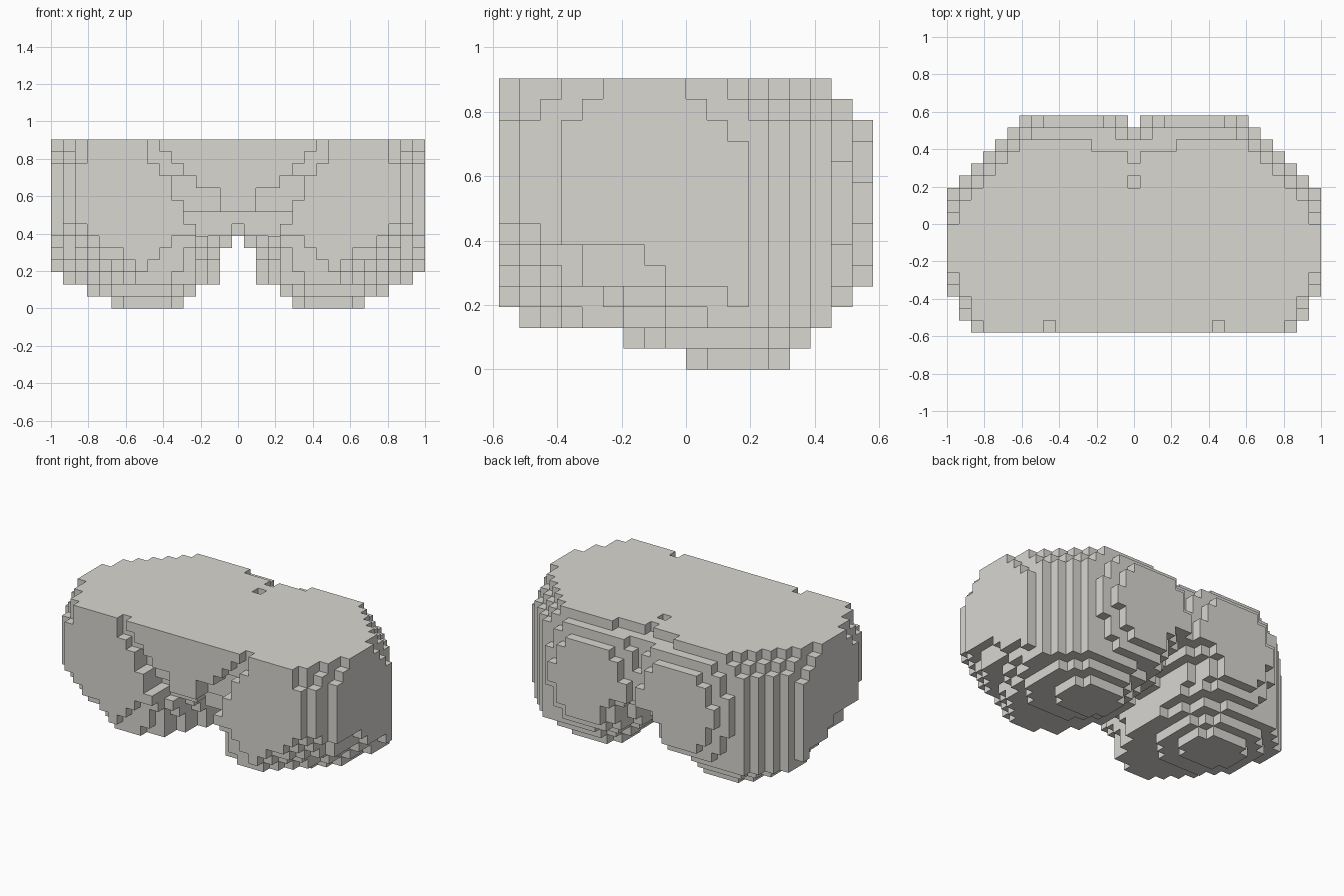
import bpy
import bmesh
from mathutils import Vector

cube = bpy.data.objects.get("Cube")
if cube:
    bpy.data.objects.remove(cube, do_unlink=True)

CELL = 2 / 31
DEPTH, HEIGHT = 18, 14

# Half width of the rounded plan, counted in cells from front to back
PLAN = [13, 14, 14] + [15] * 9 + [14, 13, 12, 11, 10, 9]

# Thigh cross-sections from the ground up: centre x, radius x, centre y, radius y
THIGH = [
    (7.5, 2.9, 11, 2.6),
    (8, 4.4, 10, 4.4),
    (8, 6.3, 8, 7.4),
    (8.3, 6.75, 9.3, 9.33),
    (8.1, 7.05, 9.5, 9.65),
    (8.1, 7.15, 9, 9.7),
    (8, 8.3, 9, 10.6),
]

# Front groove: belly edge, thigh edge and groove depth for each layer
GROOVE = {
    13: (6, 8, 1), 12: (5, 8, 1), 11: (4, 7, 1), 10: (3, 6, 2),
    9: (1, 6, 2), 8: (1, 5, 2), 7: (-1, 5, 3), 6: (-1, 4, 3),
}

# Outer front bevel under each thigh: length of the slope
BEVEL = {2: 10.4, 3: 11}

# Back lobes: radii of the two outermost slices
LOBE = {17: (4.15, 4.4), 16: (5.9, 5.8)}


def half_width(j):
    return PLAN[j] if j < DEPTH else -1


def inside(u, ru, v, rv, power):
    return abs(u / ru) ** power + abs(v / rv) ** power <= 1


def filled(i, j, k):
    if not (0 <= j < DEPTH and 0 <= k < HEIGHT):
        return False
    a = abs(i)
    # rounded plan, drawn in near the top
    step = max(0, k - 11)
    back_step = max(0, k - 11 + (a == 15))
    front = half_width(j - step) if j >= step else 12 + j
    if a > min(half_width(j), front, half_width(j + back_step)):
        return False
    # stepped undersides of the thighs, squarer at the outer back
    if k < len(THIGH):
        cx, rx, cy, ry = THIGH[k]
        power = 4 if k > 1 and a > cx and j > cy else 2.2
        if not inside(a - cx, rx, j - cy, ry, power):
            return False
        if k in BEVEL and a > cx and j < 11:
            if not inside(a - cx, rx, j - 11, BEVEL[k], 1.3):
                return False
    # grooves either side of the belly
    if k in GROOVE:
        belly, thigh, deep = GROOVE[k]
        if belly < a < thigh and j < deep:
            return False
    # rounded lobes and cleft at the back
    if j in LOBE:
        rx, rz = LOBE[j]
        if not inside(a - 5, rx, k - 7.5, rz, 1.65):
            return False
    if k == HEIGHT - 1:
        if j > 14 and a < 4:
            return False
        if a == 0 and (j > 13 or j == 12):
            return False
    return True


def build_blocks(name, material):
    bm = bmesh.new()
    corners = {}

    def corner(p):
        key = tuple(round(c * 2) for c in p)
        if key not in corners:
            x, y, z = p
            corners[key] = bm.verts.new(
                (x * CELL, (y - (DEPTH - 1) / 2) * CELL, (z + 0.5) * CELL))
        return corners[key]

    axes = [Vector((1, 0, 0)), Vector((0, 1, 0)), Vector((0, 0, 1))]
    for i in range(-15, 16):
        for j in range(DEPTH):
            for k in range(HEIGHT):
                if not filled(i, j, k):
                    continue
                here = Vector((i, j, k))
                for n in range(3):
                    for sign in (-1, 1):
                        out = axes[n] * sign
                        if filled(*[int(c) for c in here + out]):
                            continue
                        # one square on each exposed side of a block
                        u = axes[(n + 1) % 3] / 2
                        v = axes[(n + 2) % 3] / 2 * sign
                        mid = here + out / 2
                        ring = (mid - u - v, mid + u - v, mid + u + v, mid - u + v)
                        bm.faces.new([corner(p) for p in ring])
    # merge flat neighbours into large faces
    bmesh.ops.dissolve_limit(bm, angle_limit=0.01, verts=bm.verts, edges=bm.edges)
    mesh = bpy.data.meshes.new(name)
    bm.to_mesh(mesh)
    bm.free()
    mesh.materials.append(material)
    obj = bpy.data.objects.new(name, mesh)
    bpy.context.collection.objects.link(obj)
    return obj


def make_material(name, colour):
    mat = bpy.data.materials.new(name)
    mat.use_nodes = True
    mat.diffuse_color = colour
    mat.node_tree.nodes["Principled BSDF"].inputs["Base Color"].default_value = colour
    return mat


build_blocks("hips_and_thighs", make_material("warm_grey", (0.69, 0.68, 0.64, 1)))
